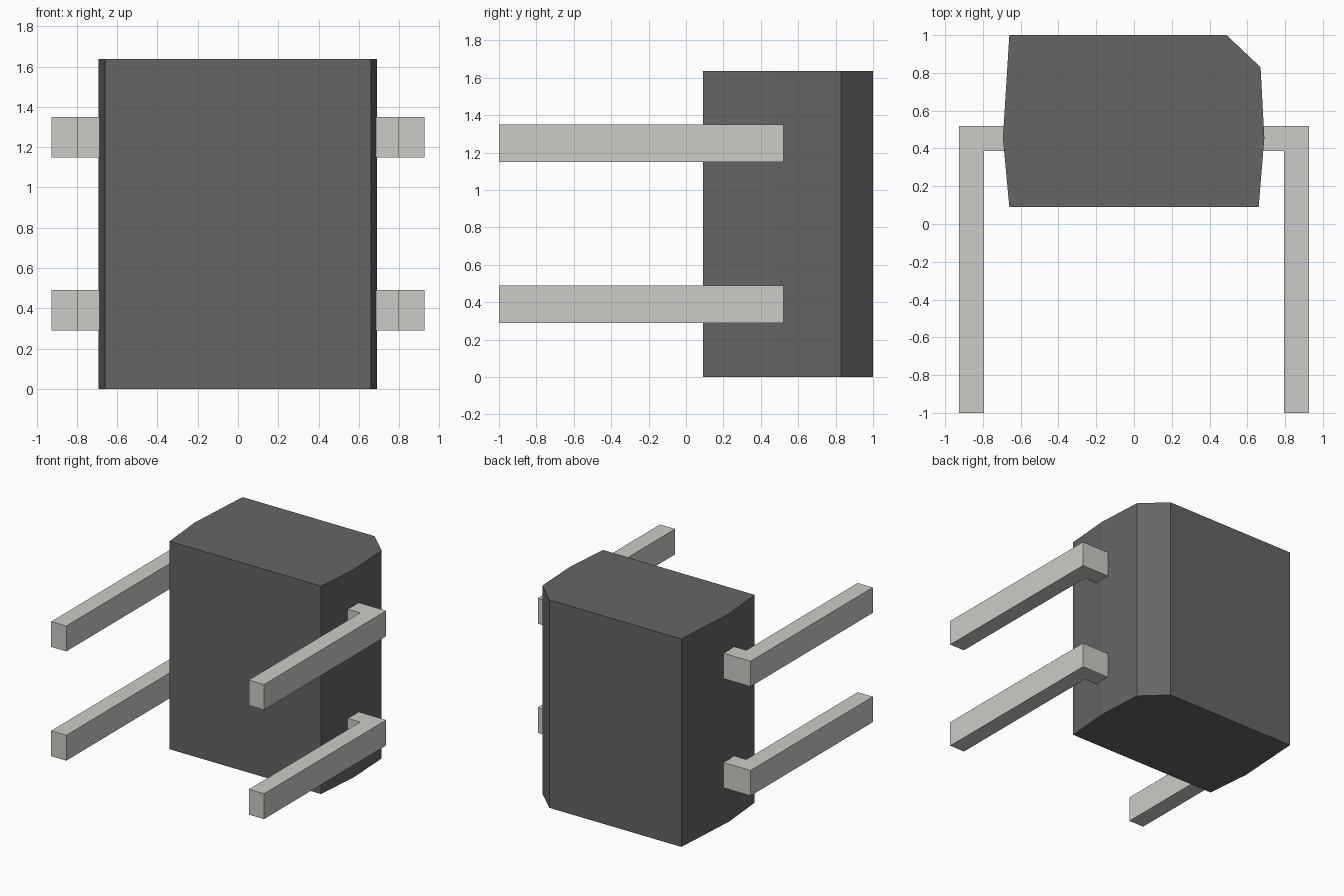
import bpy, bmesh

if "Cube" in bpy.data.objects:
    bpy.data.objects.remove(bpy.data.objects["Cube"])

def material(name, color):
    m = bpy.data.materials.new(name)
    m.diffuse_color = color
    m.use_nodes = True
    m.node_tree.nodes["Principled BSDF"].inputs["Base Color"].default_value = m.diffuse_color
    return m

def prism(name, outline, z0, z1, mat):
    """Extrude a plan outline from z0 up to z1."""
    bm = bmesh.new()
    face = bm.faces.new([bm.verts.new((x, y, z0)) for x, y in outline])
    ext = bmesh.ops.extrude_face_region(bm, geom=[face])
    top = [v for v in ext["geom"] if isinstance(v, bmesh.types.BMVert)]
    bmesh.ops.translate(bm, verts=top, vec=(0, 0, z1 - z0))
    bmesh.ops.recalc_face_normals(bm, faces=bm.faces)
    mesh = bpy.data.meshes.new(name)
    bm.to_mesh(mesh)
    bm.free()
    mesh.materials.append(mat)
    obj = bpy.data.objects.new(name, mesh)
    bpy.context.collection.objects.link(obj)
    return obj

dark = material("dark_plastic", (0.13, 0.13, 0.13, 1))
metal = material("pale_metal", (0.6, 0.6, 0.57, 1))

# Body: bulging sides with one chamfered corner
body_outline = [(-0.66, 0.09), (0.66, 0.09), (0.69, 0.455), (0.67, 0.83),
                (0.49, 1.0), (-0.66, 1.0), (-0.694, 0.455)]
prism("package_body", body_outline, 0, 1.637, dark)

# Bent pins: L-shaped in plan, two per side
pin_outline = [(0.685, 0.52), (0.685, 0.386), (0.795, 0.386),
               (0.795, -1.0), (0.927, -1.0), (0.927, 0.52)]
for side, s in (("right", 1), ("left", -1)):
    for level, z in (("lower", 0.29), ("upper", 1.15)):
        prism(f"{level}_{side}_pin", [(s * x, y) for x, y in pin_outline],
              z, z + 0.2, metal)
